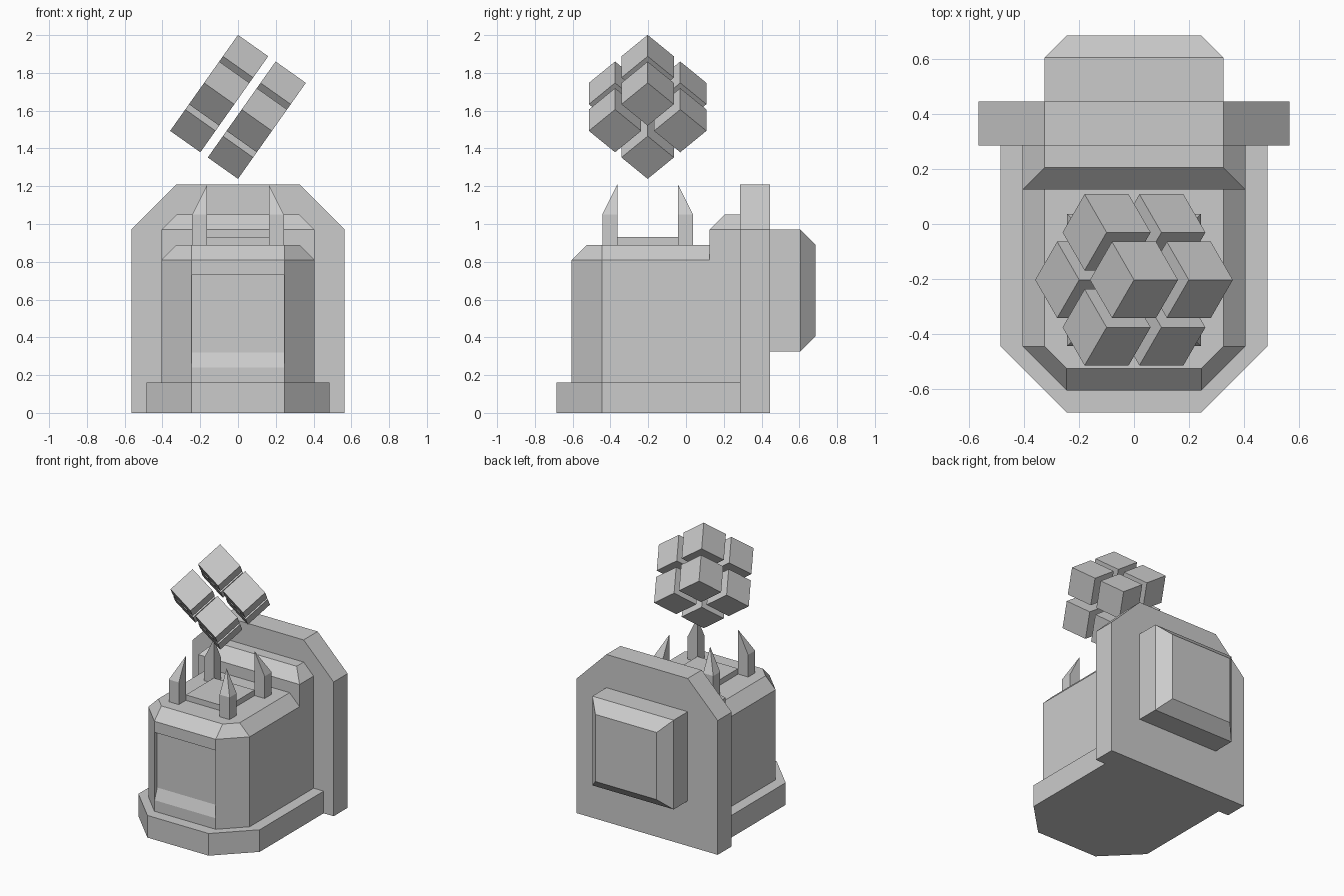
import bpy
import bmesh
from math import atan, radians, sqrt
from mathutils import Matrix, Vector

cube = bpy.data.objects.get("Cube")
if cube:
    bpy.data.objects.remove(cube, do_unlink=True)

stone = bpy.data.materials.new("stone grey")
stone.use_nodes = True
GREY = (0.6, 0.6, 0.6, 1)
stone.diffuse_color = GREY
stone.node_tree.nodes["Principled BSDF"].inputs["Base Color"].default_value = GREY


def finish(name, bm):
    """Turn a bmesh into a named, flat shaded object."""
    bmesh.ops.recalc_face_normals(bm, faces=bm.faces)
    mesh = bpy.data.meshes.new(name)
    bm.to_mesh(mesh)
    bm.free()
    mesh.materials.append(stone)
    obj = bpy.data.objects.new(name, mesh)
    bpy.context.collection.objects.link(obj)
    return obj


def loft(name, rings):
    """Skin matching rings of points and cap both ends."""
    bm = bmesh.new()
    loops = [[bm.verts.new(p) for p in ring] for ring in rings]
    n = len(loops[0])
    for a, b in zip(loops, loops[1:]):
        for i in range(n):
            j = (i + 1) % n
            bm.faces.new((a[i], a[j], b[j], b[i]))
    bm.faces.new(loops[0])
    bm.faces.new(loops[-1])
    return finish(name, bm)


def rect(x, y0, y1, z):
    return [(-x, y0, z), (x, y0, z), (x, y1, z), (-x, y1, z)]


def bay(x, front, z, back=0.285):
    """Plan outline with its two front corners cut off."""
    right = [(0.245, front, z), (x, -0.445, z), (x, back, z)]
    return right + [(-px, py, pz) for px, py, pz in reversed(right)]


# Base and main body with a bevelled top
loft("base", [bay(0.485, -0.685, 0), bay(0.485, -0.685, 0.16)])
body = loft("body", [bay(0.405, -0.605, 0.15), bay(0.405, -0.605, 0.81),
                     bay(0.325, -0.525, 0.89)])

# Recessed front panel with a sloping sill
section = [(-0.65, 0.24), (-0.605, 0.24), (-0.575, 0.32), (-0.575, 0.73), (-0.65, 0.73)]
cutter = loft("panel_cutter", [[(x, y, z) for y, z in section] for x in (-0.243, 0.243)])
cutter.hide_render = True
cut = body.modifiers.new("front panel", 'BOOLEAN')
cut.operation = 'DIFFERENCE'
cut.solver = 'EXACT'
cut.object = cutter
bpy.context.view_layer.objects.active = body
bpy.ops.object.modifier_apply(modifier=cut.name)
bpy.data.objects.remove(cutter, do_unlink=True)

# Raised step behind the top
loft("rear_step", [rect(0.405, 0.125, 0.285, 0.81), rect(0.405, 0.125, 0.285, 0.97),
                   rect(0.325, 0.205, 0.285, 1.05)])

# Tall back slab with cut upper corners
half = [(0.565, 0), (0.565, 0.97), (0.325, 1.21)]
outline = half + [(-x, z) for x, z in reversed(half)]
loft("back_slab", [[(x, y, z) for x, z in outline] for y in (0.285, 0.445)])


# Bevelled block on the back
def upright(x, y, z0, z1):
    return [(-x, y, z0), (x, y, z0), (x, y, z1), (-x, y, z1)]


loft("rear_block", [upright(0.325, 0.44, 0.325, 0.97), upright(0.325, 0.605, 0.325, 0.97),
                    upright(0.245, 0.685, 0.405, 0.89)])

# Low plate between four prongs
loft("top_plate", [rect(0.163, -0.363, -0.043, z) for z in (0.88, 0.93)])

# Prongs: square posts tapering to their inner corner
for sx, side in ((1, "left"), (-1, "right")):
    for sy, end in ((1, "rear"), (-1, "front")):
        bm = bmesh.new()
        corners = [(a, b) for a, b in ((0.163, 0.16), (0.243, 0.16), (0.243, 0.24), (0.163, 0.24))]
        low, high = [[bm.verts.new((sx * a, sy * b - 0.203, z)) for a, b in corners]
                     for z in (0.88, 1.05)]
        tip = bm.verts.new((sx * 0.163, sy * 0.16 - 0.203, 1.21))
        bm.faces.new(low)
        for i in range(4):
            j = (i + 1) % 4
            bm.faces.new((low[i], low[j], high[j], high[i]))
            bm.faces.new((high[i], high[j], tip))
        finish(f"prong_{end}_{side}", bm)

# Floating cluster of eight cubes balanced on one corner
tilt = Matrix.Rotation(atan(1 / sqrt(2)), 4, 'Y') @ Matrix.Rotation(radians(45), 4, 'X')
place = Matrix.Translation((0, -0.203, 1.62)) @ tilt
for i in range(8):
    offset = Vector([0.122 if i >> k & 1 else -0.122 for k in range(3)])
    bm = bmesh.new()
    bmesh.ops.create_cube(bm, size=0.196, matrix=place @ Matrix.Translation(offset))
    finish(f"floating_cube_{i + 1}", bm)
